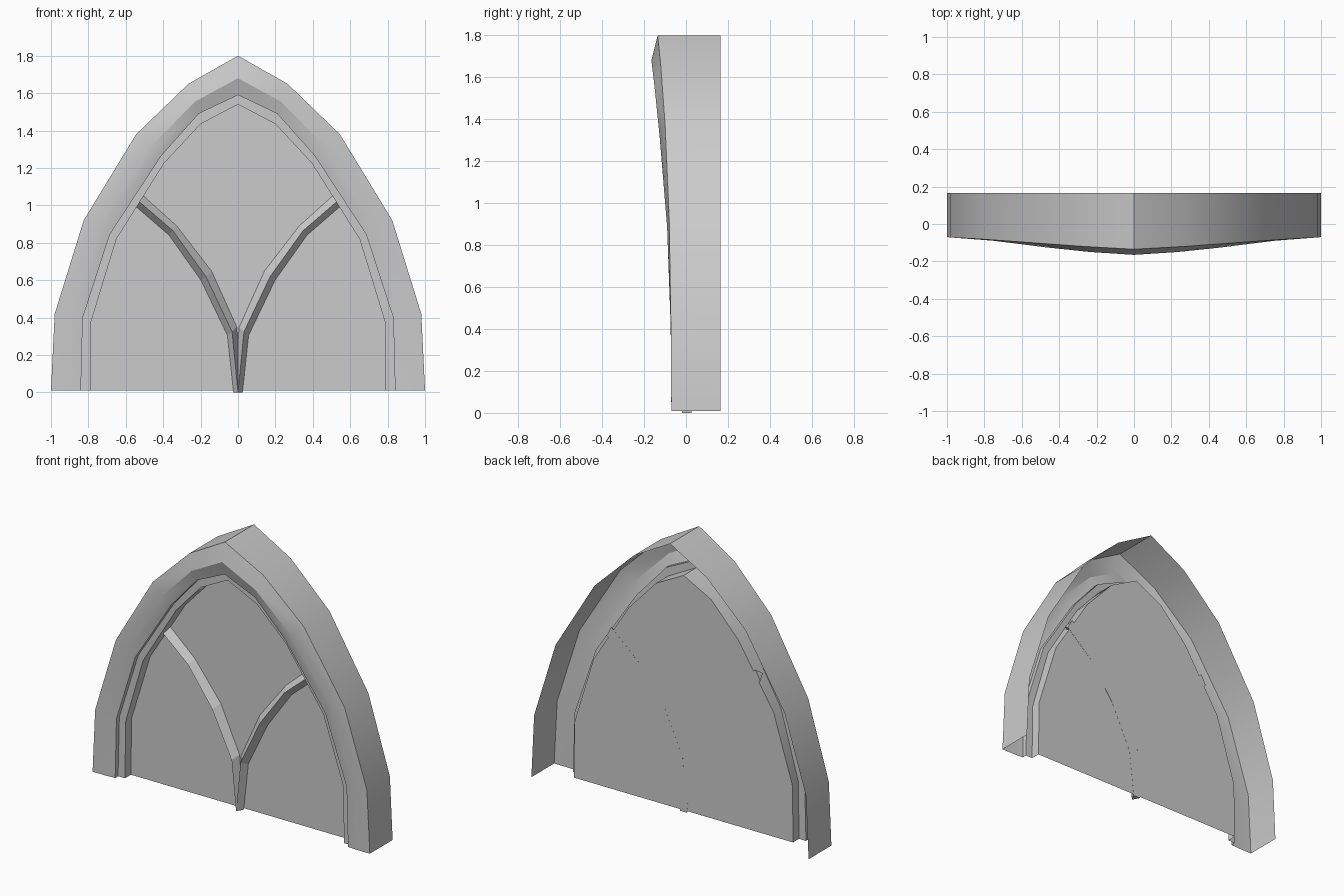
import bpy
import math

if "Cube" in bpy.data.objects:
    bpy.data.objects.remove(bpy.data.objects["Cube"])


def loft(name, rows, closed=False, caps=False, smooth=False):
    """Skin rows of points with quads, then mirror the half across x = 0."""
    n, m = len(rows[0]), len(rows)
    verts = [p for row in rows for p in row]
    faces = []
    for r in range(m if closed else m - 1):
        a, b = r * n, ((r + 1) % m) * n
        for i in range(n - 1):
            faces.append((a + i, a + i + 1, b + i + 1, b + i))
    if caps:
        faces.append([r * n for r in range(m)])
        faces.append([r * n + n - 1 for r in reversed(range(m))])
    return make(name, verts, faces, smooth)


def make(name, verts, faces, smooth=False):
    mesh = bpy.data.meshes.new(name)
    mesh.from_pydata(verts, [], faces)
    obj = bpy.data.objects.new(name, mesh)
    bpy.context.collection.objects.link(obj)
    mod = obj.modifiers.new("mirror", "MIRROR")
    mod.use_clip = True
    bpy.ops.object.select_all(action="DESELECT")
    obj.select_set(True)
    bpy.context.view_layer.objects.active = obj
    bpy.ops.object.modifier_apply(modifier=mod.name)
    if smooth:
        bpy.ops.object.shade_smooth_by_angle(angle=math.radians(30))
    return obj


def row(xz, y):
    ys = y if isinstance(y, list) else [y] * len(xz)
    return [(x, d, z) for (x, z), d in zip(xz, ys)]


# Half-arch outlines, from the foot up to the apex
outer = [(1, .01), (.98, .42), (.825, .92), (.545, 1.38), (.265, 1.65), (0, 1.80)]
ridge = [(.90, .01), (.885, .41), (.745, .885), (.47, 1.31), (.23, 1.555), (0, 1.68)]
inner = [(.84, .01), (.83, .40), (.685, .845), (.41, 1.265), (.21, 1.49), (0, 1.59)]
light = [(.79, .01), (.785, .38), (.65, .82), (.395, 1.225), (.20, 1.435), (0, 1.54)]

# Front depths: the arch bows forward towards the apex
outer_y = [-.07, -.072, -.08, -.10, -.12, -.135]
ridge_y = [-.07, -.073, -.09, -.125, -.15, -.165]
inner_y = [-.066, -.067, -.08, -.105, -.125, -.138]
trim_y = [y + .03 for y in inner_y]
panel_y = .025

# Outer hood: open-backed shell
loft("arch_frame", [row(outer, .165), row(outer, outer_y), row(ridge, ridge_y),
                    row(inner, inner_y), row(inner, trim_y)], smooth=True)

# Stepped inner trim running back to the panel
loft("inner_trim", [row(inner, trim_y), row(light, trim_y), row(light, panel_y)],
     smooth=True)

# Flat window panel
make("window_panel", row([(0, .01)] + light, panel_y), [list(range(7))])

# Branching tracery bars with a sharp front ridge
low = [(.025, 0), (.058, .305), (.20, .60), (.37, .84), (.555, 1.0)]
mid = [(0, 0), (.032, .325), (.172, .62), (.348, .865), (.54, 1.03)]
top = [(-.02, 0), (.005, .35), (.14, .65), (.325, .89), (.52, 1.065)]


def tracery(name):
    rows = [row(low, .027), row(mid, -.02), row(top, .027)]
    n = len(low)
    verts = [p for r in rows for p in r]
    faces = []
    for r in range(3):
        a, b = r * n, ((r + 1) % 3) * n
        faces += [(a + i, a + i + 1, b + i + 1, b + i) for i in range(n - 1)]
    faces += [(0, n, 2 * n), (3 * n - 1, 2 * n - 1, n - 1)]
    mesh = bpy.data.meshes.new(name)
    mesh.from_pydata(verts, [], faces)
    obj = bpy.data.objects.new(name, mesh)
    bpy.context.collection.objects.link(obj)
    # Bars overlap at the foot, so mirror without clipping or merging
    mod = obj.modifiers.new("mirror", "MIRROR")
    mod.use_mirror_merge = False


tracery("tracery_bars")
